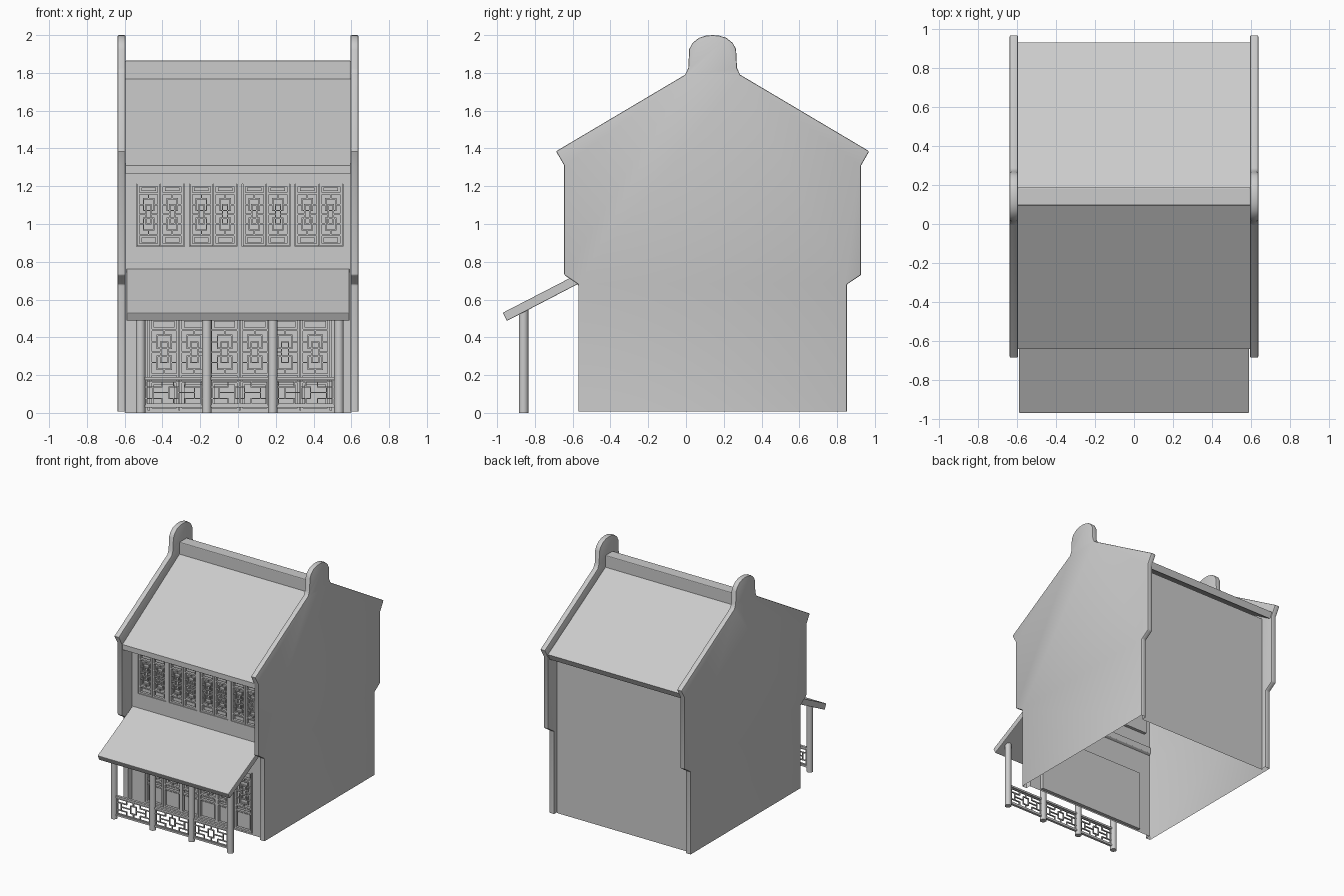
import bpy, bmesh, math

if "Cube" in bpy.data.objects:
    bpy.data.objects.remove(bpy.data.objects["Cube"])

WALL_Y = -0.52      # front wall plane
MID_Y = 0.141       # ridge line
OFF = 0.009         # slight sideways offset of the joinery


def finish(name, bm):
    bmesh.ops.recalc_face_normals(bm, faces=bm.faces)
    me = bpy.data.meshes.new(name)
    bm.to_mesh(me)
    bm.free()
    ob = bpy.data.objects.new(name, me)
    bpy.context.collection.objects.link(ob)
    return ob


def prism(name, profile, x0, x1):
    """Extrude a (y, z) outline along x."""
    bm = bmesh.new()
    face = bm.faces.new([bm.verts.new((x0, y, z)) for y, z in profile])
    ext = bmesh.ops.extrude_face_region(bm, geom=[face])
    verts = [g for g in ext["geom"] if isinstance(g, bmesh.types.BMVert)]
    bmesh.ops.translate(bm, verts=verts, vec=(x1 - x0, 0, 0))
    if len(bm.faces) == len(profile) + 1:
        bm.faces.new([v for v in bm.verts if v not in verts])
    return finish(name, bm)


def box(bm, x0, x1, y0, y1, z0, z1):
    for v in bmesh.ops.create_cube(bm, size=1)["verts"]:
        v.co.x = (x0 + x1) / 2 + v.co.x * (x1 - x0)
        v.co.y = (y0 + y1) / 2 + v.co.y * (y1 - y0)
        v.co.z = (z0 + z1) / 2 + v.co.z * (z1 - z0)


def bevel(ob, width):
    m = ob.modifiers.new("bevel", "BEVEL")
    m.width, m.segments = width, 2
    m.limit_method, m.angle_limit = "ANGLE", math.radians(35)


def smooth(ob):
    bpy.ops.object.select_all(action="DESELECT")
    ob.select_set(True)
    bpy.context.view_layer.objects.active = ob
    bpy.ops.object.shade_smooth_by_angle(angle=math.radians(35))


def seg(bm, x0, z0, x1, z1, y0, y1, t):
    """Thin straight lattice bar."""
    h = t / 2
    box(bm, min(x0, x1) - h, max(x0, x1) + h, y0, y1, min(z0, z1) - h, max(z0, z1) + h)


def ring(bm, x0, z0, x1, z1, y0, y1, t):
    """Rectangular frame of bars."""
    for z in (z0, z1):
        seg(bm, x0, z, x1, z, y0, y1, t)
    for x in (x0, x1):
        box(bm, x - t / 2, x + t / 2, y0, y1, z0 + t / 2, z1 - t / 2)


def lattice(bm, x0, z0, x1, z1, y0, y1, t):
    """Interlocking rectangles tied to the surrounding frame."""
    cx, cz, w, h = (x0 + x1) / 2, (z0 + z1) / 2, (x1 - x0) / 2, (z1 - z0) / 2

    def p(u, v):
        return cx + u * w, cz + v * h
    for a, b, c, d in ((-.6, .2, .6, .82), (-.6, -.82, .6, -.2), (-.3, -.5, .3, .5)):
        ring(bm, *p(a, b), *p(c, d), y0, y1, t)
    for s in (-1, 1):
        for v in (.5, -.5):
            seg(bm, *p(s * .6, v), *p(s, v), y0, y1, t)
        seg(bm, *p(0, s * .82), *p(0, s), y0, y1, t)
        seg(bm, *p(s * .3, 0), *p(s, 0), y0, y1, t)


def panel(bm, x0, x1, levels):
    """Casement leaf set in an opening; levels are (z0, z1, kind) fields."""
    y0, y1 = WALL_Y + 0.001, WALL_Y + 0.024
    zlo, zhi = levels[0][0] - 0.008, levels[-1][1] + 0.008
    ring(bm, x0, zlo, x1, zhi, y0, y1, 0.013)
    for z0, z1, kind in levels:
        a, b = x0 + 0.01, x1 - 0.01
        if kind == "lattice":
            lattice(bm, a, z0, b, z1, y0 + 0.005, y1 - 0.004, 0.007)
        else:
            box(bm, a + .006, b - .006, y0 + .01, y1, z0 + .004, z1 - .004)
    for lower, upper in zip(levels, levels[1:]):
        z = (lower[1] + upper[0]) / 2
        seg(bm, x0, z, x1, z, y0 + .002, y1, 0.011)


# Gable walls with corbelled shoulders and rounded ridge crest
half = [(-0.57, 0), (-0.57, 0.68), (-0.645, 0.73), (-0.645, 1.31), (-0.688, 1.385),
        (-0.005, 1.79), (0.012, 1.825), (0.017, 1.925), (0.034, 1.958), (0.068, 1.985), (0.105, 1.997)]
outline = half + [(MID_Y, 2.0)] + [(2 * MID_Y - y, z) for y, z in reversed(half)]
gables = []
for s in (-1, 1):
    g = prism("gable_helper", outline, s * 0.595, s * 0.638)
    bevel(g, 0.007)
    gables.append(g)

# Openings for windows and doors
bm = bmesh.new()
for i in range(4):
    c = OFF + (i - 1.5) * 0.28
    box(bm, c - 0.127, c + 0.127, -0.6, WALL_Y + 0.025, 0.88, 1.212)
box(bm, OFF - 0.485, OFF + 0.485, -0.6, WALL_Y + 0.025, 0.012, 0.505)
cutter = finish("opening_cutter", bm)

# House walls: gables joined to front and back walls, open underneath
raw = prism("walls_helper", [(WALL_Y, 0), (WALL_Y, 1.33), (MID_Y, 1.74), (0.812, 1.33), (0.812, 0)], -0.615, 0.615)
for op, other in (("UNION", gables[0]), ("UNION", gables[1]), ("DIFFERENCE", cutter)):
    m = raw.modifiers.new("join", "BOOLEAN")
    m.operation, m.object, m.solver = op, other, "EXACT"
bpy.context.view_layer.update()
evaluated = raw.evaluated_get(bpy.context.evaluated_depsgraph_get())
bm = bmesh.new()
bm.from_mesh(evaluated.to_mesh())
bm.normal_update()
drop = []
for f in bm.faces:
    c = f.calc_center_median()
    under = f.normal.z < -0.3 and max(v.co.z for v in f.verts) < 0.01
    ceiling = f.normal.z > 0.5 and abs(c.x) < 0.3 and c.z > 1.2
    if under or ceiling:
        drop.append(f)
bmesh.ops.delete(bm, geom=drop, context="FACES")
me = bpy.data.meshes.new("house_walls")
bm.to_mesh(me)
bm.free()
walls = bpy.data.objects.new("house_walls", me)
bpy.context.collection.objects.link(walls)
for helper in gables + [cutter, raw]:
    bpy.data.objects.remove(helper)
smooth(walls)

# Main roof slab and ridge beam
prism("main_roof", [(-0.64, 1.268), (-0.64, 1.31), (MID_Y, 1.795), (0.93, 1.338), (0.907, 1.29),
                    (MID_Y, 1.752)], -0.597, 0.597)
bm = bmesh.new()
box(bm, -0.597, 0.597, 0.095, 0.188, 1.74, 1.865)
bevel(finish("ridge_beam", bm), 0.006)

# Porch awning
bevel(prism("porch_awning", [(-0.97, 0.53), (-0.948, 0.487), (-0.50, 0.72), (-0.50, 0.773)],
            -0.59, 0.59), 0.004)

# Upper windows: four pairs of casements
bm = bmesh.new()
for i in range(4):
    c = OFF + (i - 1.5) * 0.28
    for a, b in ((c - 0.117, c - 0.008), (c + 0.008, c + 0.117)):
        panel(bm, a, b, [(0.898, 0.932, "plain"), (0.95, 1.152, "lattice"), (1.17, 1.196, "plain")])
finish("upper_windows", bm)

# Ground floor doors: six leaves
bm = bmesh.new()
for i in range(6):
    c = OFF + (i - 2.5) * 0.16
    panel(bm, c - 0.072, c + 0.072, [(0.028, 0.155, "plain"), (0.172, 0.195, "plain"),
                                     (0.212, 0.43, "lattice"), (0.447, 0.49, "plain")])
finish("front_doors", bm)

# Porch columns
bm = bmesh.new()
cols = [OFF + k * 0.35 for k in (-1.5, -0.5, 0.5, 1.5)]
for x in cols:
    ret = bmesh.ops.create_cone(bm, cap_ends=True, segments=16, radius1=0.025, radius2=0.025, depth=0.55)
    bmesh.ops.translate(bm, verts=ret["verts"], vec=(x, -0.86, 0.275))
smooth(finish("porch_columns", bm))

# Porch railings with stepped fretwork
bm = bmesh.new()
y0, y1, t = -0.866, -0.854, 0.006
for xa, xb in zip(cols, cols[1:]):
    a, b = xa + 0.022, xb - 0.022
    w = b - a
    box(bm, a, b, -0.87, -0.85, 0.175, 0.19)
    box(bm, a, b, -0.87, -0.85, 0.028, 0.042)
    ring(bm, a + 0.008, 0.046, b - 0.008, 0.168, y0, y1, t)
    rows = [0.046, 0.077, 0.107, 0.138, 0.168]
    for f0, f1, z in ((0, .3, 1), (.42, .58, 1), (.7, 1, 1), (.14, .42, 2), (.58, .86, 2),
                      (0, .3, 3), (.42, .58, 3), (.7, 1, 3)):
        seg(bm, a + f0 * w, rows[z], a + f1 * w, rows[z], y0, y1, t)
    for f, r0, r1 in ((.14, 1, 3), (.3, 0, 1), (.3, 3, 4), (.42, 1, 3), (.5, 0, 1), (.5, 3, 4)):
        for g in {f, 1 - f}:
            seg(bm, a + g * w, rows[r0], a + g * w, rows[r1], y0, y1, t)
finish("porch_railings", bm)
